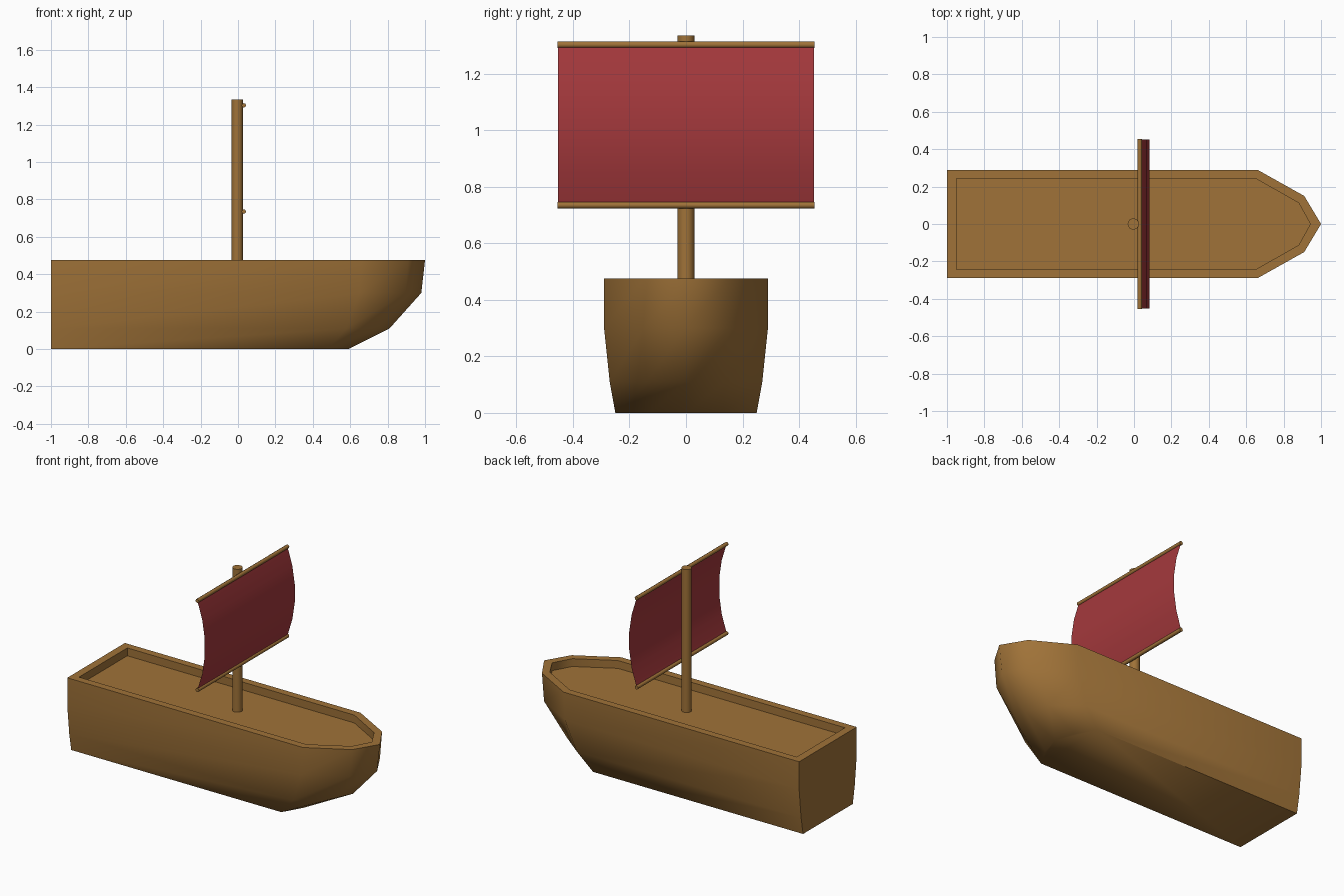
import bpy, bmesh, math

if "Cube" in bpy.data.objects:
    bpy.data.objects.remove(bpy.data.objects["Cube"])


def material(name, color):
    mat = bpy.data.materials.new(name)
    mat.diffuse_color = (*color, 1)
    mat.use_nodes = True
    mat.node_tree.nodes["Principled BSDF"].inputs["Base Color"].default_value = mat.diffuse_color
    return mat


WOOD = material("wood", (0.35, 0.17, 0.04))
CLOTH = material("red_cloth", (0.37, 0.04, 0.045))


def finish(obj, mat, angle):
    obj.data.materials.append(mat)
    bpy.ops.object.select_all(action='DESELECT')
    obj.select_set(True)
    bpy.context.view_layer.objects.active = obj
    bpy.ops.object.shade_smooth_by_angle(angle=math.radians(angle))


def from_bmesh(name, bm, mat, angle):
    mesh = bpy.data.meshes.new(name)
    bm.to_mesh(mesh)
    bm.free()
    obj = bpy.data.objects.new(name, mesh)
    bpy.context.collection.objects.link(obj)
    finish(obj, mat, angle)


def rod(name, radius, length, location, sides, rotation=(0, 0, 0)):
    bpy.ops.mesh.primitive_cylinder_add(vertices=sides, radius=radius, depth=length,
                                        location=location, rotation=rotation)
    bpy.context.object.name = name
    finish(bpy.context.object, WOOD, 50)


# Hull: stacked deck outlines, each (z, stern x, half width, corner x, cheek x, cheek y, tip x)
levels = [
    (0.00, -1.00, 0.25, 0.48, 0.55, 0.13, 0.59),
    (0.11, -1.00, 0.27, 0.58, 0.745, 0.14, 0.81),
    (0.30, -1.00, 0.29, 0.65, 0.895, 0.15, 0.98),
    (0.475, -1.00, 0.29, 0.66, 0.91, 0.15, 1.00),
    (0.475, -0.95, 0.243, 0.65, 0.88, 0.113, 0.943),   # rim inner edge
    (0.425, -0.95, 0.243, 0.65, 0.88, 0.113, 0.943),   # deck
]
bm = bmesh.new()
rings = []
for z, stern, half, corner, cheek, cheek_y, tip in levels:
    outline = [(stern, -half), (corner, -half), (cheek, -cheek_y), (tip, 0),
               (cheek, cheek_y), (corner, half), (stern, half)]
    rings.append([bm.verts.new((x, y, z)) for x, y in outline])
for low, high in zip(rings, rings[1:]):
    for i in range(7):
        j = (i + 1) % 7
        bm.faces.new((low[i], low[j], high[j], high[i]))
bm.faces.new(rings[0][::-1])
bm.faces.new(rings[-1])
from_bmesh("hull", bm, WOOD, 65)

# Mast and the two yards
rod("mast", 0.03, 0.915, (-0.004, 0, 0.8775), 16)
for name, z in (("lower_yard", 0.735), ("upper_yard", 1.303)):
    rod(name, 0.012, 0.91, (0.031, 0, z), 8, (math.pi / 2, 0, 0))

# Billowing single-sheet sail
bm = bmesh.new()
rows = []
for i in range(6):
    t = i / 5
    x = 0.031 + 0.054 * 4 * t * (1 - t)
    rows.append([bm.verts.new((x, y, 0.735 + 0.568 * t)) for y in (-0.453, 0.453)])
for low, high in zip(rows, rows[1:]):
    bm.faces.new((low[0], low[1], high[1], high[0]))
from_bmesh("sail", bm, CLOTH, 60)
